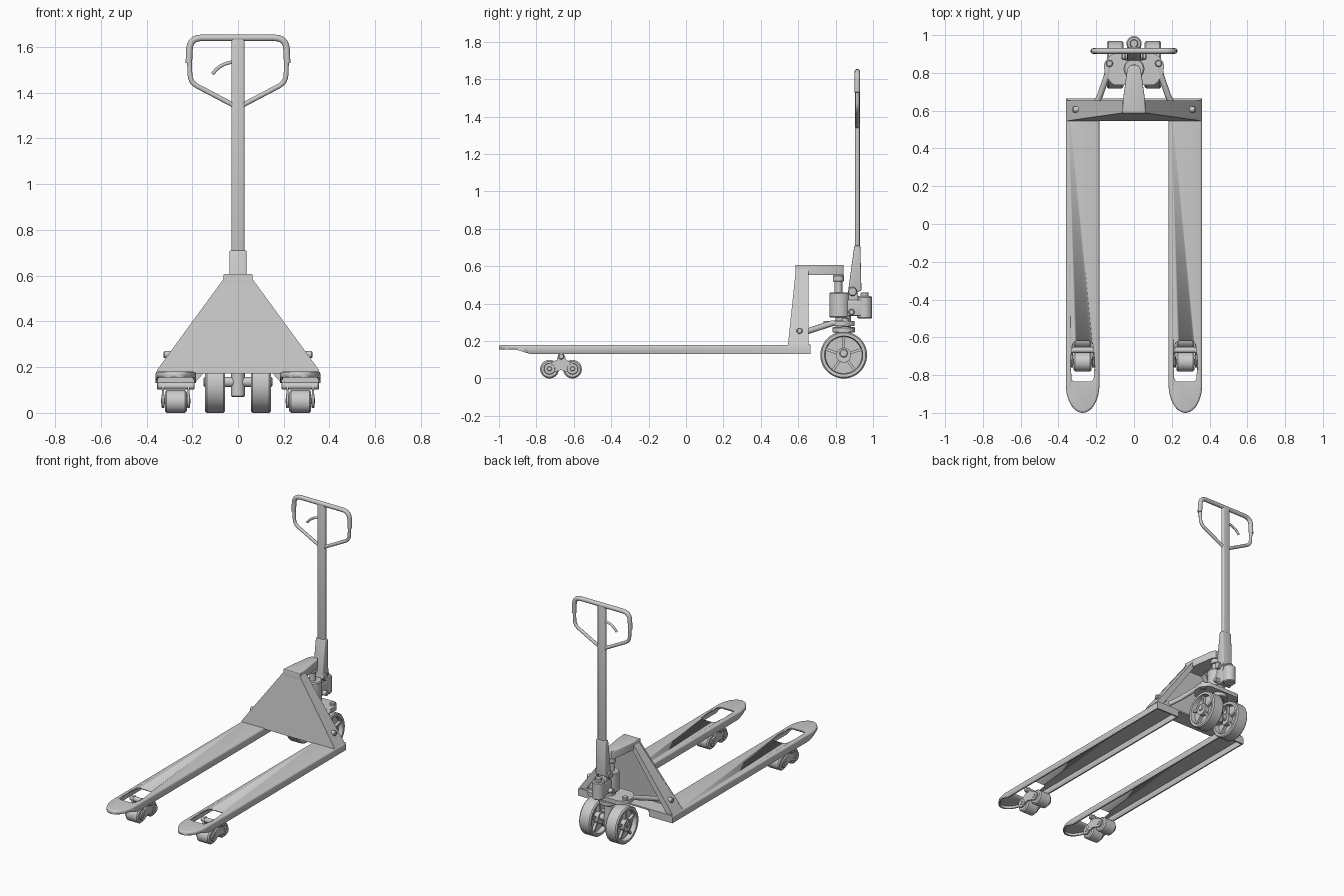
import bpy, bmesh, math
from mathutils import Vector, Matrix

if "Cube" in bpy.data.objects:
    bpy.data.objects.remove(bpy.data.objects["Cube"])

grey = bpy.data.materials.new("plain_grey")
grey.use_nodes = True
GREY = (0.6, 0.6, 0.6, 1)
grey.diffuse_color = GREY
grey.node_tree.nodes["Principled BSDF"].inputs["Base Color"].default_value = GREY


def finish(name, bm, smooth=True):
    bmesh.ops.recalc_face_normals(bm, faces=bm.faces)
    mesh = bpy.data.meshes.new(name)
    bm.to_mesh(mesh)
    bm.free()
    ob = bpy.data.objects.new(name, mesh)
    bpy.context.collection.objects.link(ob)
    mesh.materials.append(grey)
    if smooth:
        bpy.ops.object.select_all(action='DESELECT')
        ob.select_set(True)
        bpy.context.view_layer.objects.active = ob
        bpy.ops.object.shade_smooth_by_angle(angle=math.radians(35))
    return ob


def place(axis, u, v, w):
    return Vector({'x': (w, u, v), 'y': (u, w, v), 'z': (u, v, w)}[axis])


def prism(name, pts, axis, a, b, bevel=0, pick=None, warp=None):
    """Extrude a flat outline along an axis; optionally bevel picked edges and warp points."""
    bm = bmesh.new()
    low = [bm.verts.new(place(axis, u, v, a)) for u, v in pts]
    high = [bm.verts.new(place(axis, u, v, b)) for u, v in pts]
    bm.faces.new(low)
    bm.faces.new(high)
    for i in range(len(pts)):
        j = (i + 1) % len(pts)
        bm.faces.new((low[i], low[j], high[j], high[i]))
    bmesh.ops.recalc_face_normals(bm, faces=bm.faces)
    if bevel:
        edges = [e for e in bm.edges if pick is None or pick(e)]
        bmesh.ops.bevel(bm, geom=edges, offset=bevel, segments=3, profile=0.5, affect='EDGES')
    if warp:
        for v in bm.verts:
            v.co = warp(v.co)
    return finish(name, bm)


def box(name, x, y, z, bevel=0):
    return prism(name, [(x[0], y[0]), (x[1], y[0]), (x[1], y[1]), (x[0], y[1])], 'z', *z, bevel)


def lathe(name, profile, axis, centre, sides=40):
    """Spin (radius, distance along axis) points around an axis."""
    bm = bmesh.new()
    rings = []
    for r, w in profile:
        rings.append([bm.verts.new(place(axis, r * math.cos(t), r * math.sin(t), w) + Vector(centre))
                      for t in (2 * math.pi * i / sides for i in range(sides))])
    for p, q in zip(rings, rings[1:]):
        for i in range(sides):
            j = (i + 1) % sides
            bm.faces.new((p[i], p[j], q[j], q[i]))
    bm.faces.new(rings[0])
    bm.faces.new(rings[-1])
    return finish(name, bm)


def rod(name, axis, centre, r, length, c=0.004, sides=32):
    h = length / 2
    return lathe(name, [(r - c, -h), (r, c - h), (r, h - c), (r - c, h)], axis, centre, sides)


def cut(ob, cutter):
    mod = ob.modifiers.new("cut", 'BOOLEAN')
    mod.object = cutter
    mod.solver = 'EXACT'
    bpy.context.view_layer.objects.active = ob
    bpy.ops.object.modifier_apply(modifier=mod.name)
    bpy.data.objects.remove(cutter)


def tube(name, pts, r):
    """Round bar following a list of points."""
    curve = bpy.data.curves.new(name, 'CURVE')
    curve.dimensions = '3D'
    curve.bevel_depth, curve.bevel_resolution, curve.use_fill_caps = r, 3, True
    line = curve.splines.new('POLY')
    line.points.add(len(pts) - 1)
    for p, co in zip(line.points, pts):
        p.co = (*co, 1)
    ob = bpy.data.objects.new(name, curve)
    bpy.context.collection.objects.link(ob)
    curve.materials.append(grey)


def rounded(pts, r, steps=5):
    """Round the inner corners of a path."""
    pts = [Vector(p) for p in pts]
    out = [pts[0]]
    for a, b, c in zip(pts, pts[1:], pts[2:]):
        s, e = b + (a - b).normalized() * r, b + (c - b).normalized() * r
        for i in range(steps + 1):
            t = i / steps
            out.append(s * (1 - t) ** 2 + b * 2 * t * (1 - t) + e * t * t)
    return out + [pts[-1]]


def fork_outline(cx, half, tip, back):
    arc = [(cx + half * math.cos(t), -0.85 - (tip) * math.sin(t))
           for t in (math.pi * i / 20 for i in range(21))]
    return arc + [(cx - half, back), (cx + half, back)]


def along(e, k):
    d = e.verts[0].co - e.verts[1].co
    return abs(d[k]) > 0.99 * d.length


def both_at(e, k, value):
    return all(abs(v.co[k] - value) < 1e-5 for v in e.verts)


BASE, TOP, LEAN = 0.18, 0.605, 0.105
for s, side in ((1, "left"), (-1, "right")):
    cx = 0.272 * s
    # Fork: hollow channel with a thin rounded tip and a roller opening
    fork = prism(side + "_fork", fork_outline(cx, 0.089, 0.15, 0.665), 'z', 0.13, BASE, 0.012,
                 lambda e: both_at(e, 2, BASE) and not both_at(e, 1, 0.665))
    cut(fork, prism("inner_cutter", fork_outline(cx, 0.08, 0.138, 0.655), 'z', 0.1, 0.171))
    cut(fork, prism("tip_cutter", [(-1.1, 0.1), (-0.82, 0.1), (-0.83, 0.13), (-0.91, 0.155), (-1.1, 0.155)],
                    'x', cx - 0.2, cx + 0.2))
    hole = [(cx - 0.058, -0.835), (cx + 0.058, -0.835), (cx + 0.064, -0.72), (cx + 0.052, -0.62),
            (cx - 0.052, -0.62), (cx - 0.064, -0.72)]
    cut(fork, prism("opening_cutter", hole, 'z', 0.1, 0.25, 0.02, lambda e: along(e, 2)))

    # Tandem load rollers on a swinging bracket
    for y, end in ((-0.73, "front"), (-0.607, "back")):
        rod(f"{side}_{end}_load_roller", 'x', (cx, y, 0.05), 0.05, 0.096, 0.008)
        rod(f"{side}_{end}_roller_axle", 'x', (cx, y, 0.052), 0.014, 0.13)
        for k in (-1, 1):
            rod(f"{side}_{end}_bracket_eye", 'x', (cx + k * 0.056, y, 0.052), 0.03, 0.012, 0.002)
    for k in (-1, 1):
        prism(side + "_roller_bracket", [(-0.735, 0.025), (-0.67, 0.045), (-0.605, 0.025), (-0.6, 0.08),
              (-0.64, 0.1), (-0.655, 0.135), (-0.68, 0.135), (-0.69, 0.1), (-0.735, 0.08)],
              'x', cx + k * 0.056 - 0.005, cx + k * 0.056 + 0.005)
    rod(side + "_bracket_pivot", 'x', (cx, -0.667, 0.118), 0.016, 0.165)

    # Side flange of the upright with its rear lip, lower gusset and pivot pin
    def lean(co):
        return Vector((co.x, co.y + (co.z - BASE) * LEAN, co.z)) if co.y < 0.6 else co
    prism(side + "_upright_flange", [(0.358 * s, BASE), (0.345 * s, BASE), (0.046 * s, TOP - 0.02),
          (0.06 * s, TOP - 0.02), (0.345 * s, 0.2)], 'y', 0.547, 0.655, warp=lean)
    prism(side + "_upright_lip", [(0.35 * s, BASE), (0.31 * s, BASE), (0.04 * s, 0.56), (0.06 * s, 0.585)],
          'y', 0.645, 0.655)
    prism(side + "_gusset", [(0.145 * s, BASE), (0.19 * s, BASE), (0.19 * s, 0.13)], 'y', 0.64, 0.65)
    rod(side + "_lift_pin", 'x', (0.285 * s, 0.607, 0.255), 0.016, 0.08)

    # Lift link from turntable to upright
    tube(side + "_lift_link", [(0.215 * s, 0.61, 0.24), (0.18 * s, 0.68, 0.262), (0.145 * s, 0.78, 0.295),
                               (0.13 * s, 0.85, 0.295)], 0.016)
    rod(side + "_link_bolt", 'z', (0.13 * s, 0.85, 0.3), 0.018, 0.05)

    # Steering wheel: tyre, recessed web, hub and spokes
    wx = 0.1 * s
    lathe(side + "_steer_wheel", [(0.04, -0.044), (0.04, -0.012), (0.098, -0.012), (0.102, -0.043),
          (0.118, -0.044), (0.125, -0.036), (0.125, 0.036), (0.118, 0.044), (0.102, 0.043), (0.098, 0.012),
          (0.04, 0.012), (0.04, 0.044)], 'x', (wx, 0.843, 0.125), 48)
    for i in range(5):
        spoke = box(side + "_wheel_spoke", (-0.03, 0.03), (-0.007, 0.007), (0.03, 0.102))
        spoke.matrix_world = Matrix.Translation((wx, 0.843, 0.125)) @ Matrix.Rotation(i * math.tau / 5, 4, 'X')

# Leaning front panel and base strip of the upright
prism("upright_panel", [(-0.355, BASE), (0.355, BASE), (0.345, 0.2), (0.06, TOP - 0.015),
      (-0.06, TOP - 0.015), (-0.345, 0.2)], 'y', 0.545, 0.555,
      warp=lambda co: Vector((co.x, co.y + (co.z - BASE) * LEAN, co.z)))
box("upright_base_strip", (-0.355, 0.355), (0.55, 0.665), (0.172, 0.182))

# Top arm over the lift ram
prism("top_arm", [(-0.063, 0.585), (0.063, 0.585), (0.058, 0.66), (0.036, 0.82), (0.02, 0.843),
      (-0.02, 0.843), (-0.036, 0.82), (-0.058, 0.66)], 'z', 0.553, 0.608, 0.006, lambda e: both_at(e, 2, 0.608))

# Pump column, ram and turntable
rod("lift_ram", 'z', (0, 0.815, 0.51), 0.021, 0.11)
rod("ram_collar", 'z', (0, 0.815, 0.535), 0.03, 0.035)
rod("pump_body", 'z', (0, 0.822, 0.393), 0.055, 0.135, 0.006)
rod("pump_neck", 'z', (0, 0.84, 0.3), 0.042, 0.12)
rod("steer_post", 'z', (0, 0.843, 0.17), 0.03, 0.2)
rod("steer_axle", 'x', (0, 0.843, 0.135), 0.022, 0.3)
prism("turntable", [(-0.11, 0.735), (0.11, 0.735), (0.155, 0.79), (0.16, 0.85), (0.12, 0.9),
      (-0.12, 0.9), (-0.16, 0.85), (-0.155, 0.79)], 'z', 0.28, 0.308, 0.015, lambda e: along(e, 2))
rod("turntable_bearing", 'z', (0, 0.843, 0.26), 0.06, 0.03)

# Valve block and hydraulic cylinder behind the pump
box("valve_block", (-0.035, 0.035), (0.85, 0.95), (0.335, 0.42), 0.006)
rod("valve_cylinder", 'z', (0, 0.955, 0.38), 0.04, 0.12, 0.006)
rod("valve_cap", 'z', (0, 0.955, 0.445), 0.022, 0.03)
rod("valve_stem", 'x', (0, 0.885, 0.355), 0.016, 0.13)
rod("handle_pivot", 'x', (0, 0.89, 0.465), 0.024, 0.1)
box("pivot_block", (-0.03, 0.03), (0.85, 0.92), (0.41, 0.46), 0.006)

# Handle base, shaft and loop
prism("handle_base", [(0.868, 0.475), (0.885, 0.45), (0.938, 0.47), (0.932, 0.71), (0.9, 0.71)],
      'x', -0.037, 0.037, 0.006)
box("handle_shaft", (-0.029, 0.029), (0.903, 0.929), (0.66, 1.645), 0.009)
HY = 0.916
for s, side in ((1, "left"), (-1, "right")):
    loop = rounded([(0, HY, 1.64), (0.21 * s, HY, 1.64), (0.215 * s, HY, 1.53)], 0.05)
    tube(side + "_hand_grip", loop, 0.015)
    tube(side + "_handle_loop", rounded([(0.213 * s, HY, 1.56), (0.209 * s, HY, 1.445), (0, HY, 1.335)], 0.035), 0.011)

# Curved release lever
tube("release_lever", rounded([(-0.02, HY, 1.535), (-0.075, HY, 1.525), (-0.112, HY, 1.482)], 0.04), 0.008)
